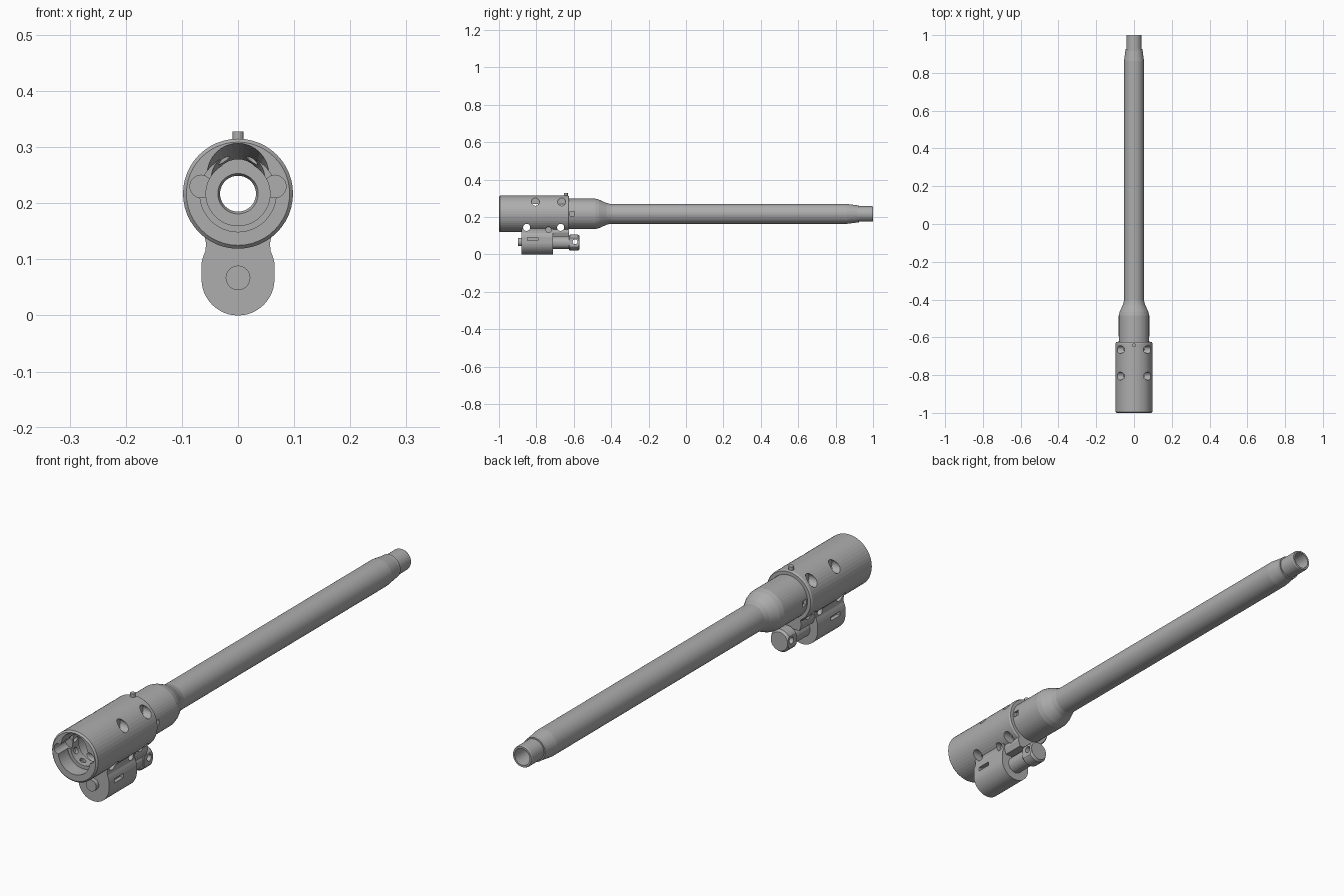
import bpy, bmesh, math
from mathutils import Matrix, Vector

cube = bpy.data.objects.get("Cube")
if cube:
    bpy.data.objects.remove(cube, do_unlink=True)

AXIS = 0.217   # height of the main tube axis
SIDES = 48

steel = bpy.data.materials.new("grey steel")
steel.use_nodes = True
GREY = (0.42, 0.42, 0.42, 1)
steel.diffuse_color = GREY
bsdf = next(n for n in steel.node_tree.nodes if n.type == 'BSDF_PRINCIPLED')
bsdf.inputs["Base Color"].default_value = GREY


def finish(name, bm):
    bmesh.ops.recalc_face_normals(bm, faces=bm.faces)
    me = bpy.data.meshes.new(name)
    bm.to_mesh(me)
    bm.free()
    me.materials.append(steel)
    ob = bpy.data.objects.new(name, me)
    bpy.context.scene.collection.objects.link(ob)
    return ob


def lathe(name, profile, z=AXIS, sides=SIDES, closed=True):
    """Spin (radius, y) points about a lengthwise axis."""
    bm = bmesh.new()
    rings = []
    for i in range(sides):
        a = 2 * math.pi * i / sides
        rings.append([bm.verts.new((r * math.cos(a), y, z + r * math.sin(a))) for r, y in profile])
    n = len(profile)
    for i in range(sides):
        p, q = rings[i], rings[(i + 1) % sides]
        for j in range(n if closed else n - 1):
            k = (j + 1) % n
            bm.faces.new((p[j], p[k], q[k], q[j]))
    if not closed:
        for j in (0, n - 1):
            bm.faces.new([ring[j] for ring in rings])
    return finish(name, bm)


def cylinder(name, start, end, radius, sides=24, radius2=None):
    a, b = Vector(start), Vector(end)
    bm = bmesh.new()
    turn = (b - a).to_track_quat('Z', 'Y').to_matrix().to_4x4()
    bmesh.ops.create_cone(bm, cap_ends=True, segments=sides, radius1=radius,
                          radius2=radius if radius2 is None else radius2,
                          depth=(b - a).length, matrix=Matrix.Translation((a + b) / 2) @ turn)
    return finish(name, bm)


def box(name, centre, size):
    bm = bmesh.new()
    bmesh.ops.create_cube(bm, size=1, matrix=Matrix.Translation(centre) @ Matrix.Diagonal((*size, 1)))
    return finish(name, bm)


def extrude(name, outline, y0, y1):
    """Extrude an (x, z) outline lengthwise."""
    bm = bmesh.new()
    face = bm.faces.new([bm.verts.new((x, y0, z)) for x, z in outline])
    out = bmesh.ops.extrude_face_region(bm, geom=[face])
    moved = [v for v in out["geom"] if isinstance(v, bmesh.types.BMVert)]
    bmesh.ops.translate(bm, verts=moved, vec=(0, y1 - y0, 0))
    return finish(name, bm)


def cut(targets, cutters):
    for ob in targets:
        for c in cutters:
            mod = ob.modifiers.new("cut", 'BOOLEAN')
            mod.operation, mod.solver, mod.object = 'DIFFERENCE', 'EXACT', c
        bpy.context.view_layer.update()
        graph = bpy.context.evaluated_depsgraph_get()
        me = bpy.data.meshes.new_from_object(ob.evaluated_get(graph))
        ob.modifiers.clear()
        ob.data = me
    for c in cutters:
        bpy.data.objects.remove(c, do_unlink=True)


# Long tube, with a wide breech end and a stepped tip
tube = lathe("long_tube", [
    (0.036, -0.79), (0.069, -0.79), (0.069, -0.632), (0.081, -0.632), (0.081, -0.485),
    (0.076, -0.465), (0.058, -0.425), (0.053, -0.405), (0.053, 0.862), (0.046, 0.915),
    (0.046, 0.926), (0.041, 0.926), (0.041, 0.995), (0.039, 1.0), (0.032, 1.0), (0.032, -0.78)])

# Rear sleeve with chamfered mouth and rim
sleeve = lathe("rear_sleeve", [
    (0.068, -1.0), (0.092, -1.0), (0.098, -0.994), (0.098, -0.632), (0.094, -0.626),
    (0.0695, -0.626), (0.0695, -0.94), (0.068, -0.95)])

# Ring of locking lugs inside the sleeve
lugs = lathe("lug_ring", [(0.057, -0.94), (0.072, -0.94), (0.072, -0.89), (0.057, -0.89)])
slots = []
for i in range(4):
    a = math.radians(45 * i + 22.5)
    d = Vector((math.cos(a), 0, math.sin(a))) * 0.0685
    mid = Vector((0, -0.915, AXIS))
    slots.append(cylinder("lug_slot", mid - d, mid + d, 0.012, 12))
cut([lugs], slots)

# Sloped feed recess and side notches in the mouth
mouth = [cylinder("feed_recess", (0, -1.01, AXIS + 0.035), (0, -0.87, AXIS + 0.015), 0.056, 32, 0.04)]
for s in (-1, 1):
    mouth.append(cylinder("mouth_notch", (s * 0.066, -1.01, 0.23), (s * 0.066, -0.93, 0.23), 0.02, 16))
cut([sleeve, lugs], mouth)

# Upper side pockets
pockets = []
for y in (-0.805, -0.665):
    for s in (-1, 1):
        pockets.append(cylinder("pocket", (s * 0.046, y, 0.281), (s * 0.12, y, 0.281), 0.021, 20))
cut([sleeve], pockets)

# Small keyway holes on the tube behind the sleeve
cut([tube], [box("keyway", (s * 0.085, -0.608, 0.218), (0.035, 0.024, 0.022)) for s in (-1, 1)])

# Lower lug body, rounded below with a waisted neck
R = 0.065
half = [(R * math.sin(math.pi * t / 24), R - R * math.cos(math.pi * t / 24)) for t in range(1, 13)]
half += [(0.065, 0.094), (0.062, 0.105), (0.058, 0.115), (0.057, 0.128), (0.06, 0.144)]
outline = [(0, 0)] + half + [(-x, z) for x, z in reversed(half)]
lug = extrude("lower_lug", outline, -0.88, -0.71)
neck = extrude("lug_neck", [(-0.046, 0.095), (0.046, 0.095), (0.054, 0.118), (0.05, 0.138),
                            (-0.05, 0.138), (-0.054, 0.118)], -0.715, -0.626)

# Cross holes through sleeve, tube and lug
holes = [cylinder("cross_hole", (-0.2, y, 0.145), (0.2, y, 0.145), 0.019) for y in (-0.852, -0.67)]
for s in (-1, 1):
    holes.append(cylinder("blind_hole", (s * 0.042, -0.735, 0.133), (s * 0.12, -0.735, 0.133), 0.015))
cut([sleeve, tube, lug, neck], holes)

# Slots on the lug flanks
flank = []
for s in (-1, 1):
    flank.append(box("flank_slot", (s * 0.065, -0.82, 0.083), (0.03, 0.056, 0.016)))
cut([lug], flank)

# Retaining rod, its front button and the flat-sided end fitting
cylinder("front_button", (0, -0.897, 0.067), (0, -0.87, 0.067), 0.022)
cylinder("retaining_rod", (0, -0.715, 0.063), (0, -0.61, 0.063), 0.033)
fitting = lathe("end_fitting", [(0.038, -0.625), (0.043, -0.62), (0.043, -0.578), (0.036, -0.569)],
                z=0.064, sides=32, closed=False)
trim = [box("flat_trim", (s * 0.056, -0.6, 0.064), (0.04, 0.1, 0.2)) for s in (-1, 1)]
trim.append(cylinder("fitting_hole", (-0.1, -0.593, 0.068), (0.1, -0.593, 0.068), 0.013))
cut([fitting], trim)

# Index pin on top of the sleeve
cylinder("top_pin", (0, -0.642, 0.295), (0, -0.642, 0.328), 0.01, 16)
